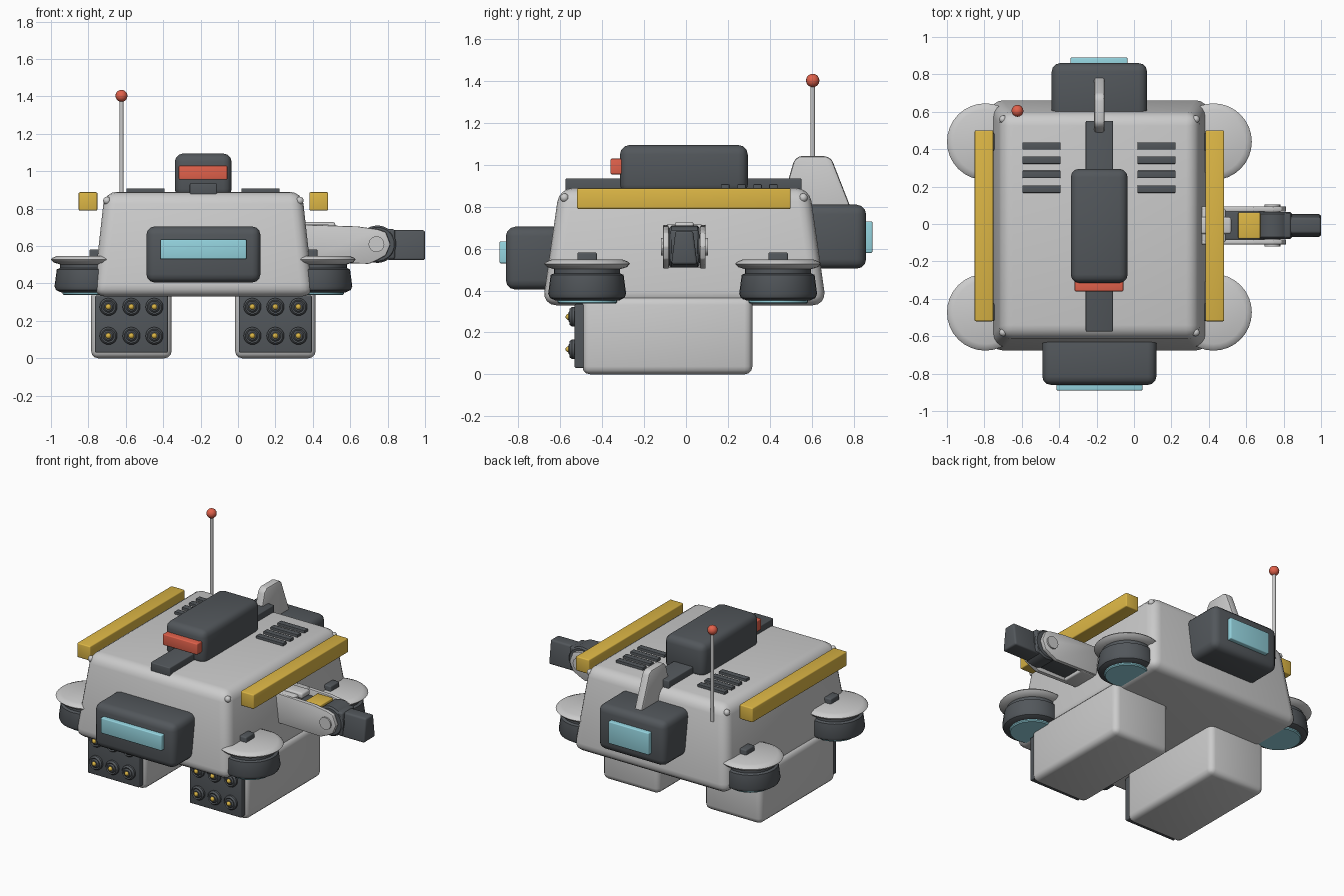
import bpy, bmesh
from math import radians, pi, sin, cos
from mathutils import Matrix, Vector

if "Cube" in bpy.data.objects:
    bpy.data.objects.remove(bpy.data.objects["Cube"])


def material(name, rgb):
    m = bpy.data.materials.new(name)
    m.diffuse_color = (*rgb, 1)
    m.use_nodes = True
    m.node_tree.nodes["Principled BSDF"].inputs["Base Color"].default_value = m.diffuse_color
    return m


DARK = material("dark grey", (0.085, 0.095, 0.105))
YELLOW = material("yellow", (0.72, 0.47, 0.06))
BLUE = material("pale blue", (0.30, 0.66, 0.74))
RED = material("red", (0.75, 0.12, 0.07))
CX = -0.185  # hull centre line


def finish(name, bm, mat=None, bevel=0, segs=3):
    bmesh.ops.recalc_face_normals(bm, faces=bm.faces)
    if bevel:
        bmesh.ops.bevel(bm, geom=bm.edges[:], offset=bevel, segments=segs,
                        profile=0.5, affect='EDGES')
    me = bpy.data.meshes.new(name)
    bm.to_mesh(me)
    bm.free()
    ob = bpy.data.objects.new(name, me)
    bpy.context.collection.objects.link(ob)
    if mat:
        me.materials.append(mat)
    bpy.ops.object.select_all(action='DESELECT')
    ob.select_set(True)
    bpy.context.view_layer.objects.active = ob
    bpy.ops.object.shade_smooth_by_angle(angle=radians(35))
    return ob


def box(name, x, y, z, mat=None, bevel=0.0, inset=(0, 0), segs=3):
    """Box from (min, max) ranges, the top face drawn in by inset."""
    bm = bmesh.new()
    bmesh.ops.create_cube(bm, size=1)
    mid = [sum(r) / 2 for r in (x, y, z)]
    for v in bm.verts:
        top = v.co.z > 0
        sx = x[1] - x[0] - (2 * inset[0] if top else 0)
        sy = y[1] - y[0] - (2 * inset[1] if top else 0)
        v.co = Vector((mid[0] + v.co.x * sx, mid[1] + v.co.y * sy,
                       mid[2] + v.co.z * (z[1] - z[0])))
    return finish(name, bm, mat, bevel, segs)


def prism(name, pts, axis, lo, hi, mat=None, bevel=0.0):
    """Extrude a profile: axis 'X' takes (y, z), axis 'Y' takes (x, z)."""
    bm = bmesh.new()
    put = (lambda p, d: (d, p[0], p[1])) if axis == 'X' else (lambda p, d: (p[0], d, p[1]))
    a = [bm.verts.new(put(p, lo)) for p in pts]
    b = [bm.verts.new(put(p, hi)) for p in pts]
    bm.faces.new(a)
    bm.faces.new(b[::-1])
    for i in range(len(pts)):
        j = (i + 1) % len(pts)
        bm.faces.new((a[i], b[i], b[j], a[j]))
    return finish(name, bm, mat, bevel, 2)


def lathe(name, profile, centre, axis='Z', mat=None, n=32):
    """Turn (radius, height) points into a closed solid about an axis."""
    bm = bmesh.new()
    rings = [[bm.verts.new((r * cos(2 * pi * i / n), r * sin(2 * pi * i / n), h))
              for i in range(n)] for r, h in profile]
    for p, q in zip(rings, rings[1:]):
        for i in range(n):
            j = (i + 1) % n
            bm.faces.new((p[i], p[j], q[j], q[i]))
    bm.faces.new(rings[0])
    bm.faces.new(rings[-1])
    if axis == 'Y':  # height runs towards -y
        bm.transform(Matrix.Rotation(pi / 2, 4, 'X'))
    bm.transform(Matrix.Translation(centre))
    return finish(name, bm, mat)


def ball(name, centre, r, mat=None):
    bm = bmesh.new()
    bmesh.ops.create_uvsphere(bm, u_segments=16, v_segments=10, radius=r)
    bm.transform(Matrix.Translation(centre))
    return finish(name, bm, mat)


# Hull with sensor boxes at both ends
box("hull", (-0.775, 0.405), (-0.685, 0.67), (0.33, 0.89), None, 0.065, (0.062, 0.08), 4)
box("front_sensor", (-0.49, 0.12), (-0.86, -0.58), (0.405, 0.705), DARK, 0.045)
box("front_visor", (-0.415, 0.045), (-0.89, -0.82), (0.53, 0.635), BLUE, 0.006)
box("rear_sensor", (-0.44, 0.07), (0.53, 0.86), (0.505, 0.81), DARK, 0.045)
box("rear_visor", (-0.34, -0.035), (0.82, 0.89), (0.58, 0.73), BLUE, 0.006)

# Roof parts
box("roof_spine", (-0.258, -0.112), (-0.575, 0.552), (0.87, 0.935), DARK, 0.006)
box("roof_turret", (-0.338, -0.034), (-0.315, 0.295), (0.86, 1.095), DARK, 0.045)
box("turret_lamp", (-0.317, -0.057), (-0.36, -0.29), (0.955, 1.03), RED, 0.006)
prism("tail_fin", [(0.45, 0.77), (0.48, 0.9), (0.515, 1.02), (0.54, 1.042), (0.67, 1.042),
                   (0.697, 1.025), (0.785, 0.80), (0.785, 0.77)], 'X', -0.213, -0.157, None, 0.012)
for x0 in (-0.597, 0.018):
    for y in (0.417, 0.342, 0.265, 0.187):
        box("roof_vent", (x0, x0 + 0.205), (y - 0.02, y + 0.02), (0.87, 0.908), DARK, 0.004)
lathe("antenna_rod", [(0.011, 0.78), (0.011, 1.39)], (-0.623, 0.605, 0), n=12)
ball("antenna_tip", (-0.623, 0.605, 1.403), 0.032, RED)

# Parts repeated on both sides of the hull
for s in (-1, 1):
    rail = CX + s * 0.617
    box("side_rail", (rail - 0.05, rail + 0.05), (-0.52, 0.50), (0.79, 0.888), YELLOW, 0.007)
    for y in (-0.58, 0.56):
        ball("corner_bolt", (CX + s * 0.515, y, 0.843), 0.021)

    # Hover thrusters
    tx = CX + s * 0.61
    for y in (-0.472, 0.44):
        lathe("thruster_flange", [(0.15, 0.50), (0.19, 0.512), (0.205, 0.528),
                                  (0.197, 0.537), (0.17, 0.548)], (tx, y, 0))
        lathe("thruster_body", [(0.15, 0.352), (0.178, 0.365), (0.186, 0.385), (0.174, 0.475),
                                (0.158, 0.482), (0.158, 0.52)], (tx, y, 0), mat=DARK)
        lathe("thruster_glow", [(0.135, 0.338), (0.142, 0.344), (0.142, 0.37)], (tx, y, 0), mat=BLUE)
        bx = CX + s * 0.575
        box("thruster_bracket", (bx - 0.035, bx + 0.035), (y - 0.047, y + 0.047),
            (0.45, 0.582), DARK, 0.008)

    # Rocket pods
    px = CX + s * 0.385
    box("rocket_pod", (px - 0.215, px + 0.215), (-0.495, 0.317), (0, 0.37), None, 0.038)
    box("pod_face", (px - 0.195, px + 0.195), (-0.532, -0.45), (0.03, 0.335), DARK, 0.008)
    for dx in (-0.123, 0, 0.123):
        for z in (0.12, 0.275):
            lathe("rocket_tube", [(0.047, 0.50), (0.047, 0.545), (0.038, 0.556), (0.03, 0.552),
                                  (0.022, 0.56)], (px + dx, 0, z), 'Y', DARK, 20)
            ball("rocket_tip", (px + dx, -0.56, z), 0.015, YELLOW)

# Right arm: two cheek plates, core, yellow block, elbow and hand
AY = -0.008
cheek = [(0.34, 0.715), (0.64, 0.705), (0.745, 0.69), (0.79, 0.675), (0.815, 0.61),
         (0.79, 0.55), (0.745, 0.525), (0.70, 0.505), (0.34, 0.515)]
for s in (-1, 1):
    y = AY + s * 0.088
    prism("arm_cheek", cheek, 'Y', y - 0.014, y + 0.014, None, 0.006)
    lathe("elbow_bolt", [(0.042, -0.112), (0.042, 0.112)], (0.74, AY, 0.61), 'Y', n=20)
box("arm_core", (0.34, 0.70), (AY - 0.075, AY + 0.075), (0.53, 0.67), DARK, 0.006)
box("arm_block", (0.557, 0.675), (AY - 0.07, AY + 0.07), (0.56, 0.70), YELLOW, 0.006)
box("arm_shoulder", (0.34, 0.49), (AY - 0.09, AY + 0.09), (0.51, 0.715), None, 0.01)
box("shoulder_cap", (0.34, 0.52), (AY - 0.045, AY + 0.045), (0.69, 0.728), None, 0.012)
lathe("elbow_drum", [(0.09, -0.072), (0.1, -0.062), (0.1, 0.062), (0.09, 0.072)],
      (0.745, AY, 0.61), 'Y', DARK)
box("elbow_fork", (0.73, 0.84), (AY - 0.068, AY + 0.068), (0.53, 0.69), DARK, 0.012)
box("hand", (0.80, 1.0), (AY - 0.062, AY + 0.062), (0.525, 0.685), DARK, 0.012, (0, 0.02))
